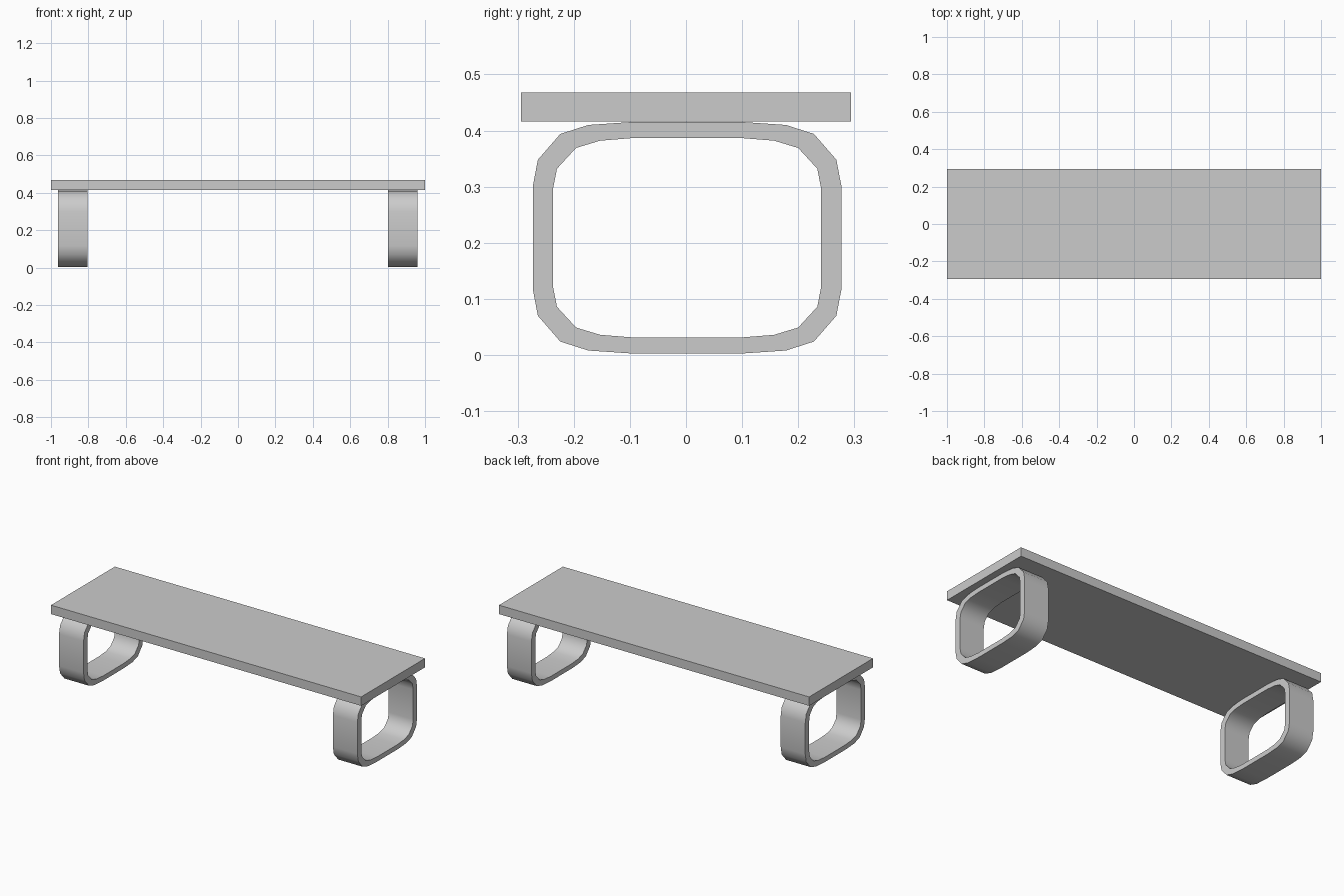
import bpy, bmesh, math

if "Cube" in bpy.data.objects:
    bpy.data.objects.remove(bpy.data.objects["Cube"])

# Quarter profiles (y, z) of the rounded loop leg, measured from its centre
OUTER = [(0.275, 0.092), (0.266, 0.139), (0.226, 0.185), (0.176, 0.201), (0.102, 0.206)]
INNER = [(0.239, 0.087), (0.232, 0.123), (0.198, 0.160), (0.155, 0.173), (0.093, 0.178)]
CENTRE_Y, CENTRE_Z = 0.002, 0.209


def full_loop(quarter):
    """Mirror a quarter profile into a closed loop."""
    half = quarter + [(-y, z) for y, z in reversed(quarter)]
    return half + [(-y, -z) for y, z in half]


def finish(name, bm):
    bmesh.ops.recalc_face_normals(bm, faces=bm.faces)
    mesh = bpy.data.meshes.new(name)
    bm.to_mesh(mesh)
    bm.free()
    obj = bpy.data.objects.new(name, mesh)
    bpy.context.collection.objects.link(obj)
    return obj


def loop_leg(name, x0, x1):
    bm = bmesh.new()
    rings = [[bm.verts.new((x, CENTRE_Y + y, CENTRE_Z + z)) for y, z in full_loop(profile)]
             for x, profile in ((x0, OUTER), (x1, OUTER), (x1, INNER), (x0, INNER))]
    n = len(rings[0])
    for a, b in zip(rings, rings[1:] + rings[:1]):
        for i in range(n):
            j = (i + 1) % n
            bm.faces.new((a[i], a[j], b[j], b[i]))
    obj = finish(name, bm)
    # Smooth around the bends, crisp at the rims
    bpy.ops.object.select_all(action='DESELECT')
    obj.select_set(True)
    bpy.context.view_layer.objects.active = obj
    bpy.ops.object.shade_smooth_by_angle(angle=math.radians(50))


# Flat bench top
bm = bmesh.new()
bmesh.ops.create_cube(bm, size=1)
bmesh.ops.scale(bm, vec=(2.0, 0.588, 0.052), verts=bm.verts)
bmesh.ops.translate(bm, vec=(0, 0, 0.442), verts=bm.verts)
finish("bench_top", bm)

# Loop legs at both ends
loop_leg("left_leg", -0.963, -0.805)
loop_leg("right_leg", 0.803, 0.961)
